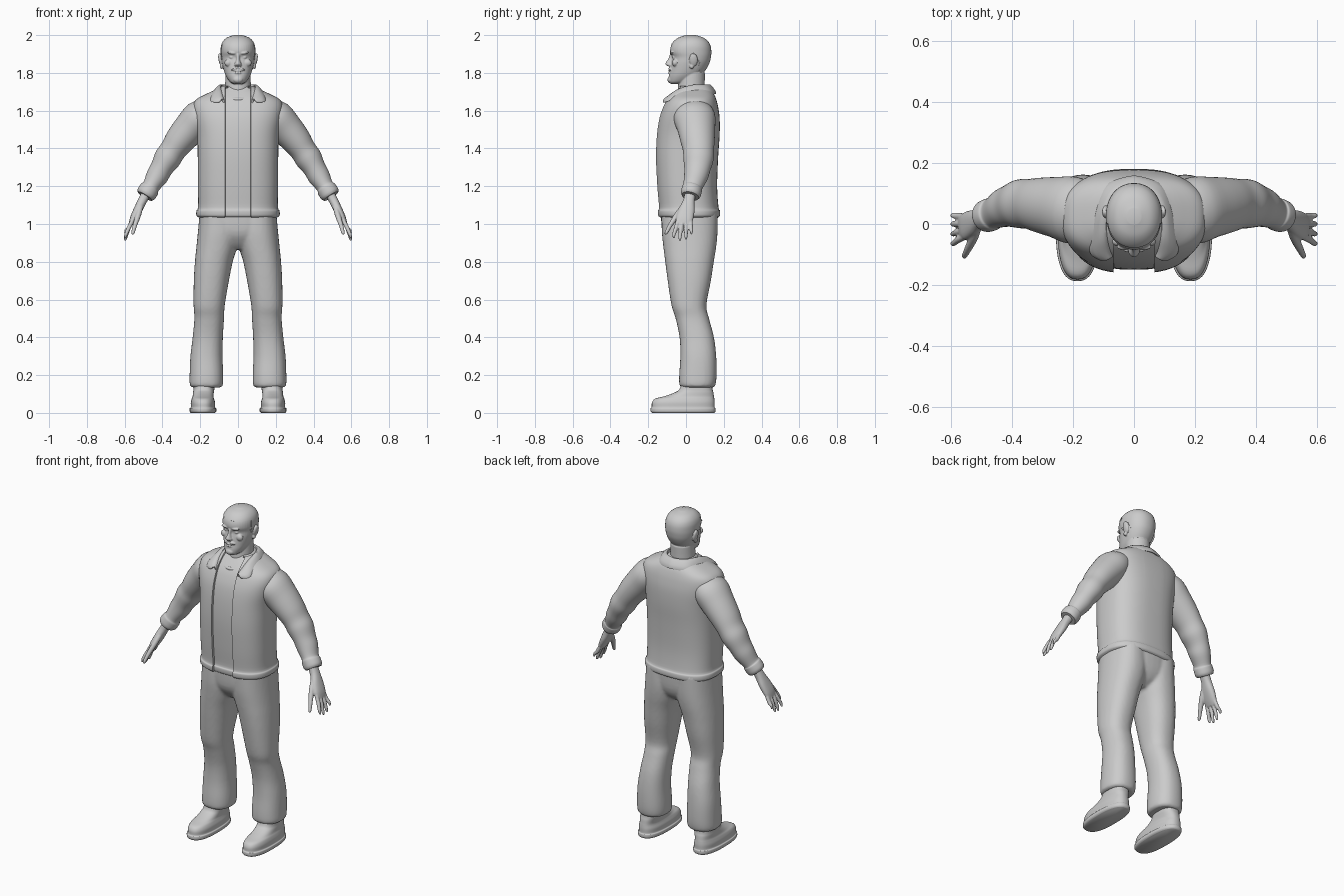
import bpy, bmesh, math
from mathutils import Vector, Matrix

if "Cube" in bpy.data.objects:
    bpy.data.objects.remove(bpy.data.objects["Cube"])

grey = bpy.data.materials.new("plain_grey")
grey.use_nodes = True
grey.diffuse_color = (0.6, 0.6, 0.6, 1)
grey.node_tree.nodes["Principled BSDF"].inputs["Base Color"].default_value = (0.6, 0.6, 0.6, 1)


def spline(a, b, c, d, t):
    return 0.5 * (2 * b + (c - a) * t + (2 * a - 5 * b + 4 * c - d) * t * t
                  + (3 * b - a - 3 * c + d) * t ** 3)


def refine(stations, steps):
    """Catmull-Rom interpolation of stations, each a tuple of vectors."""
    out, last = [], len(stations) - 1
    for i in range(last):
        quad = [stations[max(0, min(last, i + k))] for k in (-1, 0, 1, 2)]
        for s in range(steps):
            out.append([spline(*vs, s / steps) for vs in zip(*quad)])
    return out + [stations[-1]]


def loft(bm, rings, power=2.0, sides=40, steps=4, caps=True):
    """Skin superellipse rings given as (centre, u, v)."""
    def bend(w):
        return math.copysign(abs(w) ** (2 / power), w)
    rows = []
    for c, u, v in refine(rings, steps):
        angles = [math.tau * k / sides for k in range(sides)]
        rows.append([bm.verts.new(c + u * bend(math.cos(a)) + v * bend(math.sin(a)))
                     for a in angles])
    for a, b in zip(rows, rows[1:]):
        for k in range(sides):
            n = (k + 1) % sides
            bm.faces.new((a[k], a[n], b[n], b[k]))
    if caps:
        bm.faces.new(rows[0][::-1])
        bm.faces.new(rows[-1])


def stack(rows):
    """Level rings from (z, x0, x1, y0, y1)."""
    return [(Vector(((x0 + x1) / 2, (y0 + y1) / 2, z)), Vector(((x1 - x0) / 2, 0, 0)),
             Vector((0, (y1 - y0) / 2, 0))) for z, x0, x1, y0, y1 in rows]


def centred(rows):
    return stack([(z, -r, r, y0, y1) for z, r, y0, y1 in rows])


def limb(rows):
    """Rings square to a path, from (x, y, z, thickness, width)."""
    pts = [Vector(r[:3]) for r in rows]
    rings = []
    for i, r in enumerate(rows):
        d = (pts[min(i + 1, len(pts) - 1)] - pts[max(i - 1, 0)]).normalized()
        u = Vector((0, 1, 0)).cross(d).normalized()
        rings.append((pts[i], u * r[3], d.cross(u) * r[4]))
    return rings


def ball(bm, place, size, tilt=0.0):
    m = Matrix.Translation(place) @ Matrix.Rotation(tilt, 4, 'Y') @ Matrix.Diagonal((*size, 1))
    bmesh.ops.create_uvsphere(bm, u_segments=20, v_segments=12, radius=1, matrix=m)


def mirror(bm):
    geom = bm.verts[:] + bm.edges[:] + bm.faces[:]
    new = bmesh.ops.duplicate(bm, geom=geom)["geom"]
    for v in new:
        if isinstance(v, bmesh.types.BMVert):
            v.co.x *= -1
    bmesh.ops.reverse_faces(bm, faces=[f for f in new if isinstance(f, bmesh.types.BMFace)])


def finish(name, bm, voxel=0, thick=0, relax=4, subdivide=0):
    mesh = bpy.data.meshes.new(name)
    bm.to_mesh(mesh)
    bm.free()
    ob = bpy.data.objects.new(name, mesh)
    bpy.context.collection.objects.link(ob)
    if voxel:
        mod = ob.modifiers.new("blend", 'REMESH')
        mod.mode, mod.voxel_size = 'VOXEL', voxel
        mod = ob.modifiers.new("relax", 'SMOOTH')
        mod.factor, mod.iterations = 0.5, relax
    if thick:
        mod = ob.modifiers.new("cloth", 'SOLIDIFY')
        mod.thickness, mod.offset = thick, -1
    if subdivide:
        ob.modifiers.new("round", 'SUBSURF').levels = subdivide
    bpy.context.view_layer.update()
    ob.data = bpy.data.meshes.new_from_object(ob.evaluated_get(bpy.context.evaluated_depsgraph_get()))
    ob.modifiers.clear()
    ob.data.shade_smooth()
    ob.data.set_sharp_from_angle(angle=math.radians(50))
    ob.data.materials.clear()
    ob.data.materials.append(grey)
    return ob


# Head: skull and jaw with brow, nose, cheeks, lips, beard and ears blended in
skull = centred([
    (1.742, .022, -.08, -.02), (1.752, .042, -.09, .02), (1.78, .062, -.091, .07),
    (1.81, .074, -.086, .10), (1.85, .084, -.08, .122), (1.882, .088, -.074, .13),
    (1.91, .09, -.084, .132), (1.94, .088, -.08, .128), (1.965, .078, -.064, .115),
    (1.985, .057, -.038, .09), (1.998, .022, 0, .05)])
bm = bmesh.new()
loft(bm, skull, 2.15)
loft(bm, centred([(1.6, .08, -.05, .11), (1.7, .07, -.045, .1), (1.8, .066, -.035, .1)]))
loft(bm, centred([(1.836, .018, -.098, -.06), (1.844, .02, -.108, -.06),
                  (1.853, .015, -.108, -.06), (1.875, .009, -.094, -.06),
                  (1.9, .011, -.085, -.06)]), sides=20)
ball(bm, (0, -.083, 1.812), (.026, .011, .005))
ball(bm, (0, -.085, 1.8), (.02, .01, .005))
ball(bm, (0, -.083, 1.764), (.026, .015, .018))
for s in (-1, 1):
    ball(bm, (s * .032, -.074, 1.905), (.026, .012, .007), s * -.12)
    ball(bm, (s * .05, -.058, 1.853), (.022, .016, .02))
    ball(bm, (s * .033, -.062, 1.882), (.014, .011, .007))
    ball(bm, (s * .018, -.084, 1.822), (.02, .009, .006), s * .35)
    ball(bm, (s * .092, .04, 1.868), (.011, .022, .036), s * .2)
    ball(bm, (s * .086, .03, 1.835), (.01, .012, .014))
finish("head", bm, voxel=.0035, relax=2)

# Close-cropped hair: a thin shell over the skull, open at the face
bm = bmesh.new()
loft(bm, [(c, u * 1.025, v * 1.02) for c, u, v in skull], 2.15, sides=64, steps=6)
bmesh.ops.translate(bm, verts=bm.verts, vec=(0, 0, .002))
bare = []
for f in bm.faces:
    p = f.calc_center_median()
    if p.z < 1.81 or (p.y < .0 and p.z < 1.952) or (p.y < .07 and p.z < 1.87):
        bare.append(f)
bmesh.ops.delete(bm, geom=bare, context='FACES')
finish("cropped_hair", bm, thick=.006)

# Torso shared by shirt and jacket
torso = [
    (1.035, .208, -.14, .17), (1.045, .22, -.15, .18), (1.07, .22, -.152, .18),
    (1.09, .212, -.146, .172), (1.2, .212, -.155, .165), (1.35, .213, -.162, .17),
    (1.47, .217, -.157, .178), (1.56, .232, -.143, .178), (1.62, .238, -.122, .17),
    (1.66, .22, -.1, .16), (1.69, .165, -.075, .148), (1.715, .11, -.052, .13),
    (1.73, .085, -.042, .12)]
bm = bmesh.new()
loft(bm, centred([(z, r - .012, a + .012, b - .012) for z, r, a, b in torso]), 2.6)
finish("shirt", bm)
bpy.ops.mesh.primitive_torus_add(major_radius=.076, minor_radius=.009, major_segments=40,
                                 location=(0, .005, 1.69), rotation=(.33, 0, 0))
neckband = bpy.context.object
neckband.name = "shirt_neckband"
neckband.scale.y = 1.2
neckband.data.shade_smooth()
neckband.data.materials.append(grey)

# Jacket body, slit open down the front
bm = bmesh.new()
loft(bm, centred(torso), 2.6, sides=64, caps=False)
for s in (-1, 1):
    bmesh.ops.bisect_plane(bm, geom=bm.verts[:] + bm.edges[:] + bm.faces[:],
                           plane_co=(s * .068, 0, 0), plane_no=(1, 0, 0))
gap = []
for f in bm.faces:
    p = f.calc_center_median()
    if abs(p.x) < .068 and p.y < -.03:
        gap.append(f)
bmesh.ops.delete(bm, geom=gap, context='FACES')
finish("jacket_body", bm, thick=.02)

# Folded collar, from the back round to the wing: (fold point, outer edge)
half = [((0, .115, 1.748), (0, .168, 1.692)), ((.06, .092, 1.748), (.1, .135, 1.69)),
        ((.088, .03, 1.745), (.138, .04, 1.692)), ((.086, -.04, 1.722), (.153, -.055, 1.67)),
        ((.076, -.088, 1.685), (.145, -.108, 1.65)), ((.07, -.112, 1.662), (.1, -.128, 1.645))]
bm = bmesh.new()
rows = []
for top, edge in refine([tuple(map(Vector, h)) for h in half], 3):
    inner = Vector((top.x * .9, top.y * .92, top.z - .05))
    mid = top.lerp(edge, .45) + Vector((0, 0, .012))
    rows.append([bm.verts.new(p) for p in (inner, top, mid, edge)])
for a, b in zip(rows, rows[1:]):
    for k in range(3):
        bm.faces.new((a[k], a[k + 1], b[k + 1], b[k]))
bmesh.ops.reverse_faces(bm, faces=bm.faces[:])
mirror(bm)
bmesh.ops.remove_doubles(bm, verts=bm.verts, dist=.0005)
bmesh.ops.recalc_face_normals(bm, faces=bm.faces)
finish("jacket_collar", bm, thick=.014, subdivide=1)

# Sleeves with gentle folds and a rolled cuff
bm = bmesh.new()
loft(bm, limb([
    (.13, .04, 1.61, .07, .09), (.2, .045, 1.565, .092, .11), (.255, .055, 1.505, .088, .1),
    (.31, .062, 1.44, .079, .09), (.345, .066, 1.39, .07, .082), (.375, .066, 1.345, .071, .08),
    (.405, .06, 1.295, .06, .07), (.43, .052, 1.25, .058, .063), (.46, .036, 1.2, .046, .052),
    (.468, .032, 1.187, .052, .054), (.485, .026, 1.16, .053, .053), (.493, .023, 1.147, .044, .046)]))
mirror(bm)
finish("jacket_sleeves", bm)

# Hands: palm, four fingers and a thumb
bm = bmesh.new()
loft(bm, limb([(.475, .025, 1.18, .026, .03), (.505, .016, 1.125, .024, .03),
               (.53, .004, 1.075, .023, .042), (.553, -.007, 1.03, .019, .045),
               (.567, -.012, 1.0, .012, .038)]), 2.3, sides=24)
for base, tip, low in ((.024, .028, .945), (.002, .0, .918), (-.02, -.032, .912), (-.041, -.064, .925)):
    loft(bm, limb([(.555, base, 1.025, .011, .011), (.578, (base + tip) / 2, .98, .011, .011),
                   (.593, tip, low + .02, .009, .009), (.599, tip, low, .005, .005)]), sides=14)
loft(bm, limb([(.512, -.005, 1.105, .014, .014), (.527, -.045, 1.05, .015, .016),
               (.545, -.082, .995, .012, .012), (.556, -.104, .955, .009, .009),
               (.558, -.11, .944, .004, .004)]), sides=14)
mirror(bm)
finish("hands", bm, voxel=.004, relax=2)

# Trousers: two legs blended into the hips
bm = bmesh.new()
loft(bm, stack([
    (.135, .09, .243, -.025, .145), (.148, .08, .255, -.035, .156), (.2, .078, .256, -.036, .162),
    (.3, .082, .252, -.03, .16), (.4, .08, .24, -.034, .148), (.5, .074, .231, -.055, .122),
    (.57, .07, .235, -.077, .108), (.7, .048, .234, -.097, .132), (.8, .028, .228, -.11, .147),
    (.88, .004, .22, -.12, .16), (.96, -.01, .212, -.128, .167), (1.07, 0, .202, -.13, .168)]), 2.3)
mirror(bm)
loft(bm, centred([(.865, .05, -.06, .09), (.9, .12, -.095, .135), (.96, .19, -.126, .162),
                  (1.07, .203, -.133, .17)]), 2.4)
finish("trousers", bm, voxel=.009, relax=3)

# Shoes, rounded at the toe and rising into the ankle
bm = bmesh.new()
loft(bm, stack([
    (0, .122, .25, -.18, .15), (.008, .115, .256, -.187, .156), (.024, .115, .256, -.187, .156),
    (.03, .121, .25, -.182, .152), (.055, .121, .25, -.18, .152), (.075, .127, .245, -.163, .15),
    (.088, .13, .24, -.115, .148), (.108, .128, .238, -.06, .145), (.13, .125, .236, -.032, .14),
    (.19, .125, .236, -.022, .136)]), 2.5)
mirror(bm)
finish("shoes", bm)
